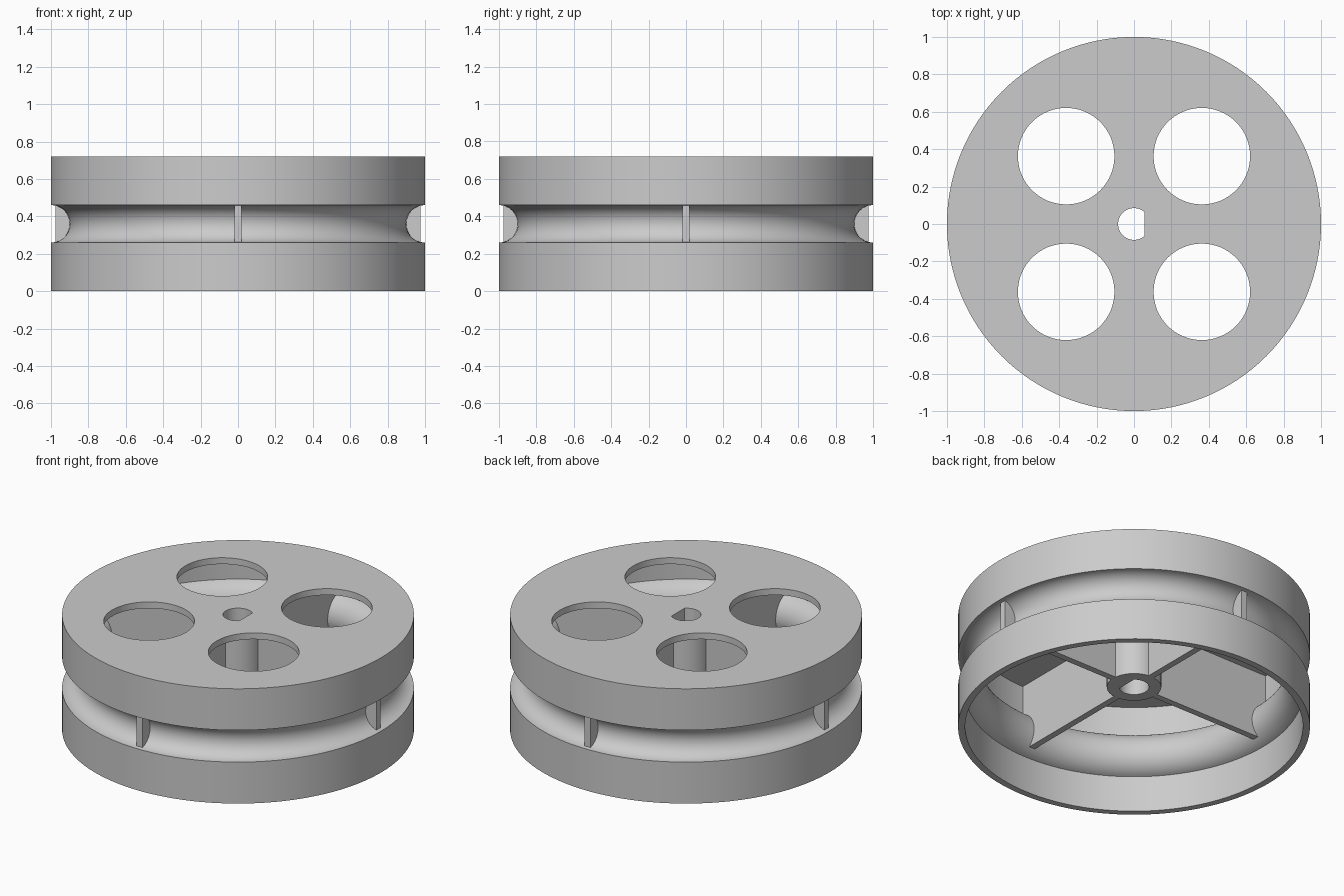
import bpy, bmesh, math
from mathutils import Matrix, Vector

cube = bpy.data.objects.get("Cube")
if cube:
    bpy.data.objects.remove(cube, do_unlink=True)

HEIGHT, WALL, CEILING = 0.72, 0.04, 0.68
MID, GROOVE = 0.36, 0.10          # groove centre height and radius
SPOKE_BOTTOM = 0.26

grey = bpy.data.materials.new("plain grey")
grey.use_nodes = True
grey.diffuse_color = (0.6, 0.6, 0.6, 1)
grey.node_tree.nodes["Principled BSDF"].inputs["Base Color"].default_value = (0.6, 0.6, 0.6, 1)


def make_object(name, bm):
    bmesh.ops.recalc_face_normals(bm, faces=bm.faces)
    mesh = bpy.data.meshes.new(name)
    bm.to_mesh(mesh)
    bm.free()
    mesh.materials.append(grey)
    obj = bpy.data.objects.new(name, mesh)
    bpy.context.collection.objects.link(obj)
    return obj


def revolve(name, profile, steps=128):
    bm = bmesh.new()
    verts = [bm.verts.new((r, 0, z)) for r, z in profile]
    edges = [bm.edges.new(pair) for pair in zip(verts, verts[1:])]
    bmesh.ops.spin(bm, geom=verts + edges, cent=(0, 0, 0), axis=(0, 0, 1),
                   angle=math.tau, steps=steps)
    bmesh.ops.remove_doubles(bm, verts=bm.verts, dist=1e-4)
    return make_object(name, bm)


def prism(name, outline, bottom, top):
    bm = bmesh.new()
    face = bm.faces.new([bm.verts.new((x, y, bottom)) for x, y in outline])
    result = bmesh.ops.extrude_face_region(bm, geom=[face])
    moved = [v for v in result["geom"] if isinstance(v, bmesh.types.BMVert)]
    bmesh.ops.translate(bm, verts=moved, vec=(0, 0, top - bottom))
    return make_object(name, bm)


def arc(radius, start, end, count, cx=0, cy=0):
    angles = [start + (end - start) * i / count for i in range(count + 1)]
    return [(cx + radius * math.cos(a), cy + radius * math.sin(a)) for a in angles]


def cut(obj, cutter):
    cutter.hide_render = True
    mod = obj.modifiers.new("cut", "BOOLEAN")
    mod.operation, mod.solver, mod.object = "DIFFERENCE", "EXACT", cutter
    bpy.context.view_layer.objects.active = obj
    bpy.ops.object.modifier_apply(modifier=mod.name)


def smooth(obj):
    bpy.ops.object.select_all(action="DESELECT")
    obj.select_set(True)
    bpy.context.view_layer.objects.active = obj
    bpy.ops.object.shade_smooth_by_angle(angle=math.radians(30))


# Thin shell: top plate, outer wall and the round groove bulging inward
inner = GROOVE + WALL
bend = math.acos(WALL / inner)
profile = [(0, HEIGHT), (1, HEIGHT)]
profile += arc(GROOVE, math.pi / 2, math.pi * 1.5, 24, 1, MID)
profile += [(1, 0), (1 - WALL, 0)]
profile += arc(inner, math.pi + bend, math.pi - bend, 24, 1, MID)
profile += [(1 - WALL, CEILING), (0, CEILING)]
shell = revolve("wheel_shell", profile)

# Centre hub
hub = prism("hub", arc(0.155, 0, math.tau, 64)[:-1], SPOKE_BOTTOM, CEILING)

# Four round openings in the top plate
cutters = []
for i in range(4):
    a = math.pi / 4 + i * math.pi / 2
    hole = prism("opening_cutter", arc(0.258, 0, math.tau, 64, 0.513 * math.cos(a),
                 0.513 * math.sin(a))[:-1], 0.6, 0.8)
    cut(shell, hole)
    cutters.append(hole)

# D-shaped axle bore through plate and hub
flat = math.acos(0.055 / 0.085)
bore = prism("bore_cutter", arc(0.085, flat, math.tau - flat, 40), 0.1, 0.9)
cut(shell, bore)
cut(hub, bore)
for cutter in cutters + [bore]:
    bpy.data.objects.remove(cutter, do_unlink=True)
smooth(shell)
smooth(hub)

# Four spokes that pass through the groove wall as small ribs
for i, name in enumerate(("left", "back", "right", "front")):
    spoke = prism(name + "_spoke", [(0.14, -0.02), (0.975, -0.02), (0.975, 0.02), (0.14, 0.02)],
                  SPOKE_BOTTOM, CEILING)
    spoke.data.transform(Matrix.Rotation(i * math.pi / 2, 4, "Z"))
